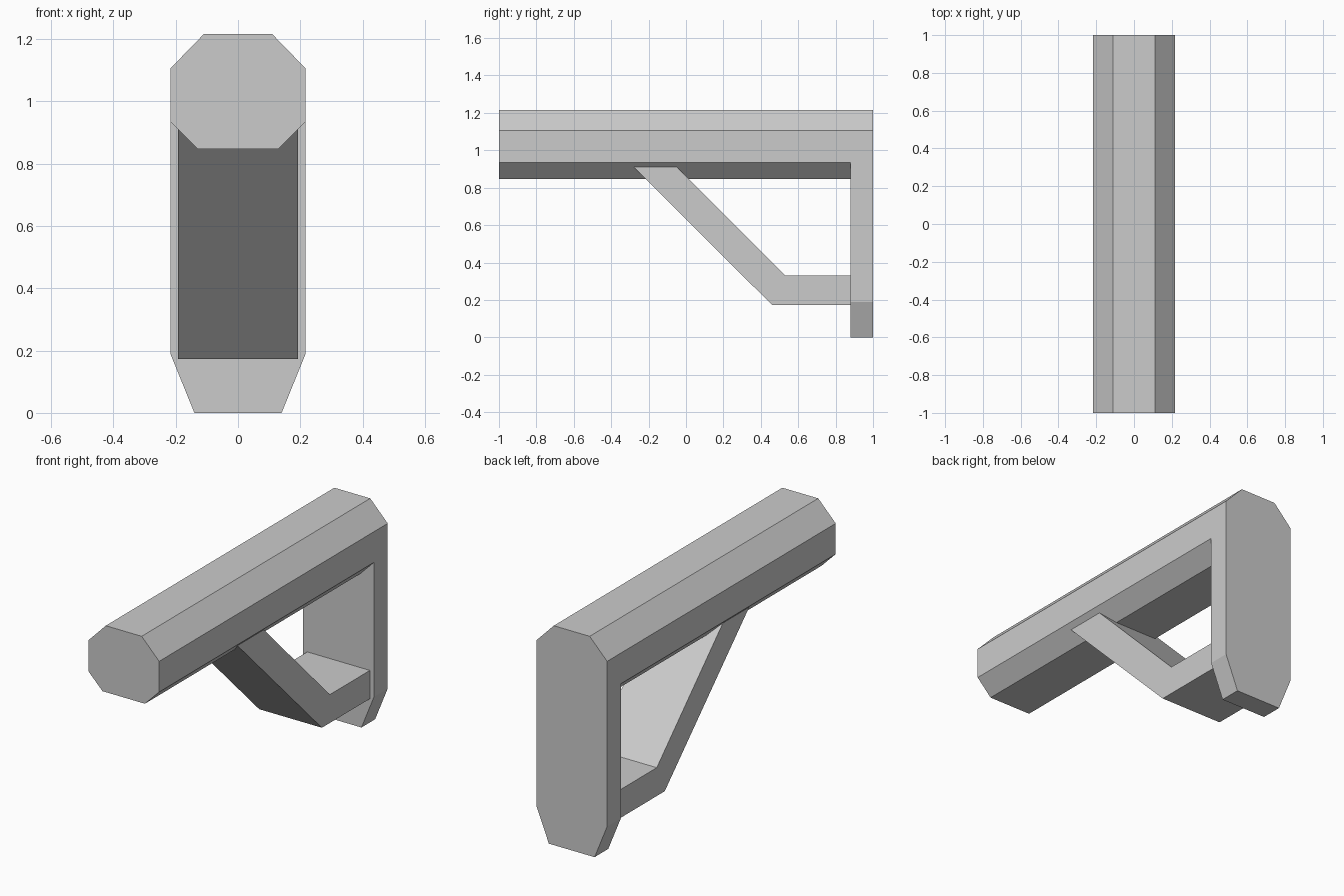
import bpy
import bmesh

if "Cube" in bpy.data.objects:
    bpy.data.objects.remove(bpy.data.objects["Cube"])

grey = bpy.data.materials.new("light_grey")
grey.diffuse_color = (0.6, 0.6, 0.6, 1.0)
grey.use_nodes = True
grey.node_tree.nodes["Principled BSDF"].inputs["Base Color"].default_value = grey.diffuse_color


def prism(name, profile, start, end, place):
    """Extrude a 2D profile from start to end; place maps (u, v, depth) to xyz."""
    bm = bmesh.new()
    rings = [[bm.verts.new(place(u, v, d)) for u, v in profile] for d in (start, end)]
    n = len(profile)
    for ring in rings:
        bm.faces.new(ring)
    for i in range(n):
        j = (i + 1) % n
        bm.faces.new((rings[0][i], rings[0][j], rings[1][j], rings[1][i]))
    bmesh.ops.recalc_face_normals(bm, faces=bm.faces[:])
    mesh = bpy.data.meshes.new(name)
    bm.to_mesh(mesh)
    bm.free()
    mesh.materials.append(grey)
    obj = bpy.data.objects.new(name, mesh)
    bpy.context.collection.objects.link(obj)
    return obj


def mirrored(half):
    """Close a right-hand half outline with its left-hand mirror."""
    return half + [(-x, z) for x, z in reversed(half)]


def along_y(u, v, d):
    return (u, d, v)


def along_x(u, v, d):
    return (d, u, v)


crown = [(0.217, 1.105), (0.11, 1.215)]
PLATE_FRONT = 0.88

# Eight-sided horizontal beam, ending at the wall plate
prism("beam", mirrored([(0.13, 0.847), (0.217, 0.935)] + crown),
      -1.0, PLATE_FRONT, along_y)

# Wall plate with the beam's crown and a tapered foot
prism("wall_plate", mirrored([(0.14, 0.0), (0.217, 0.19)] + crown),
      PLATE_FRONT, 1.0, along_y)

# Bent brace from the wall plate up to the underside of the beam
brace = [(-0.28, 0.911), (-0.05, 0.911), (0.53, 0.33),
         (PLATE_FRONT, 0.33), (PLATE_FRONT, 0.173), (0.46, 0.173)]
prism("brace", brace, -0.192, 0.192, along_x)
